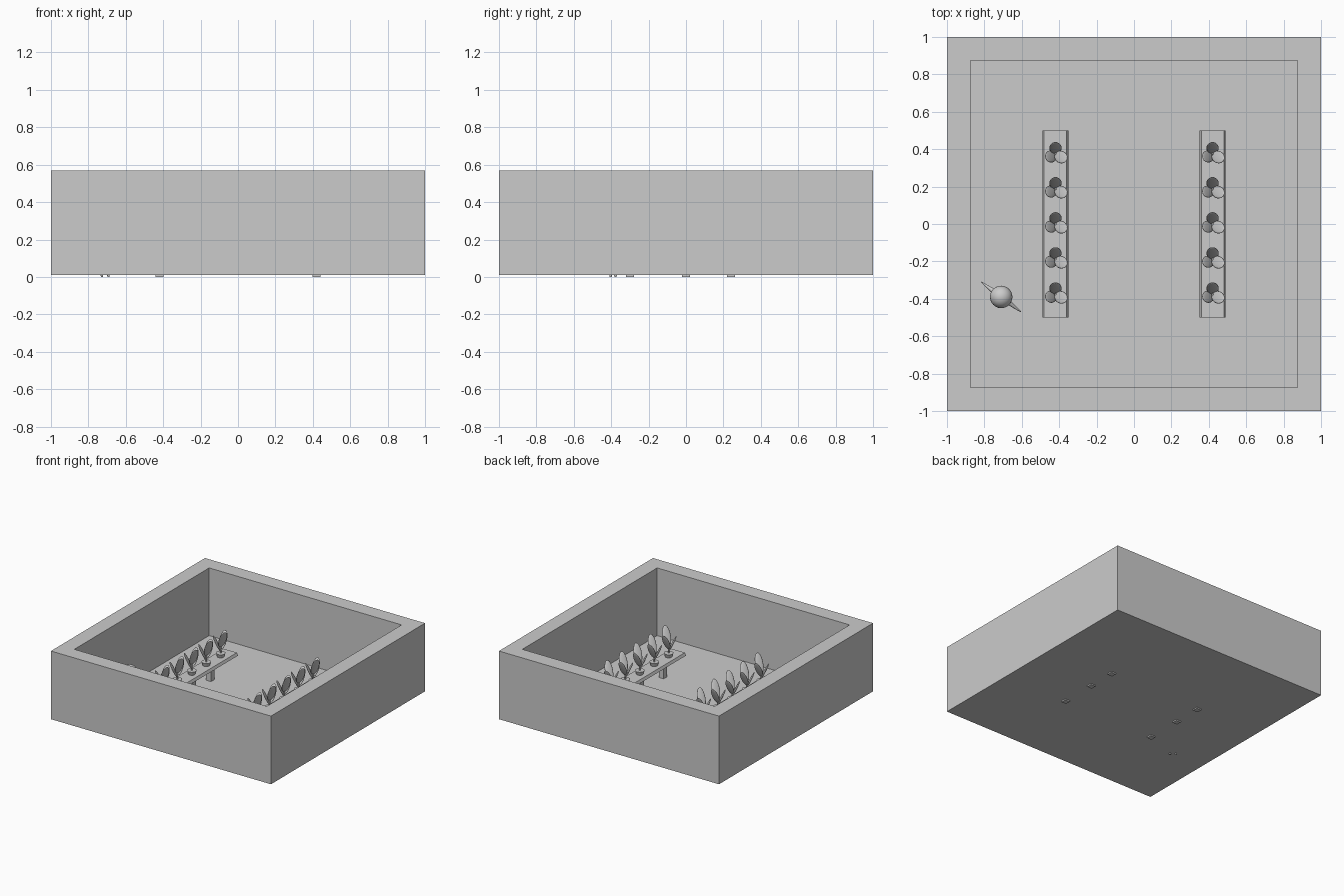
import bpy, bmesh, math
from mathutils import Vector, Matrix

if "Cube" in bpy.data.objects:
    bpy.data.objects.remove(bpy.data.objects["Cube"])

grey = bpy.data.materials.new("plain_grey")
grey.diffuse_color = (0.6, 0.6, 0.6, 1)
grey.use_nodes = True
grey.node_tree.nodes["Principled BSDF"].inputs["Base Color"].default_value = grey.diffuse_color


def finish(name, bm, smooth=False):
    bmesh.ops.recalc_face_normals(bm, faces=bm.faces)
    me = bpy.data.meshes.new(name)
    bm.to_mesh(me)
    bm.free()
    me.materials.append(grey)
    if smooth:
        for p in me.polygons:
            p.use_smooth = len(p.vertices) <= 4
    ob = bpy.data.objects.new(name, me)
    bpy.context.collection.objects.link(ob)
    return ob


def add_box(bm, lo, hi, taper=1.0):
    c = [(a + b) / 2 for a, b in zip(lo, hi)]
    s = [b - a for a, b in zip(lo, hi)]
    vs = bmesh.ops.create_cube(bm, size=1)["verts"]
    for v in vs:
        k = taper if v.co.z > 0 else 1
        v.co = Vector((c[0] + v.co.x * s[0] * k, c[1] + v.co.y * s[1], c[2] + v.co.z * s[2]))


def add_cone(bm, a, b, r1, r2, n=16):
    # tapered rod from point a to point b
    a, b = Vector(a), Vector(b)
    d = b - a
    m = Matrix.Translation((a + b) / 2) @ d.to_track_quat('Z', 'Y').to_matrix().to_4x4()
    bmesh.ops.create_cone(bm, cap_ends=True, segments=n, radius1=r1, radius2=r2, depth=d.length, matrix=m)


def add_ball(bm, c, s, rot=Matrix(), u=24, v=14):
    m = Matrix.Translation(c) @ rot @ Matrix.Diagonal((*s, 1))
    bmesh.ops.create_uvsphere(bm, u_segments=u, v_segments=v, radius=1, matrix=m)


# square wall ring, open at the top
bm = bmesh.new()
rings = []
for r, z in ((1, 0.01), (1, 0.57), (0.875, 0.57), (0.875, 0.01)):
    rings.append([bm.verts.new((x * r, y * r, z)) for x, y in ((-1, -1), (1, -1), (1, 1), (-1, 1))])
for i in range(4):
    p, q = rings[i], rings[(i + 1) % 4]
    for j in range(4):
        k = (j + 1) % 4
        bm.faces.new((p[j], p[k], q[k], q[j]))
finish("walls", bm)

# floor
bm = bmesh.new()
add_box(bm, (-0.875, -0.875, 0.01), (0.875, 0.875, 0.014))
finish("floor", bm)

for side, cx in (("left", -0.42), ("right", 0.42)):
    # bench top and its three legs
    bm = bmesh.new()
    add_box(bm, (cx - 0.07, -0.5, 0.133), (cx + 0.07, 0.5, 0.155), 0.86)
    finish(side + "_bench_top", bm)
    bm = bmesh.new()
    for y in (-0.30, 0.0, 0.24):
        add_box(bm, (cx - 0.022, y - 0.022, 0), (cx + 0.022, y + 0.022, 0.135))
    finish(side + "_bench_legs", bm)

    # five potted plants
    for i in range(5):
        y = -0.375 + i * 0.1875
        bm = bmesh.new()
        add_cone(bm, (cx, y, 0.154), (cx, y, 0.185), 0.026, 0.036, 20)
        finish("%s_pot_%d" % (side, i + 1), bm, True)
        bm = bmesh.new()
        add_cone(bm, (cx, y, 0.18), (cx, y, 0.26), 0.007, 0.005, 8)
        finish("%s_stem_%d" % (side, i + 1), bm, True)
        # flat oval leaves leaning outward, each attached a bit higher
        bm = bmesh.new()
        for ang, base, top in ((210, 0.20, 0.325), (90, 0.215, 0.35), (330, 0.235, 0.385)):
            half = (top - base) / 2
            rot = Matrix.Rotation(math.radians(ang), 4, 'Z') @ Matrix.Rotation(0.44, 4, 'Y')
            c = Vector((cx, y, base)) + rot @ Vector((0, 0, half * 1.08))
            add_ball(bm, c, (0.007, 0.033, half * 1.1), rot, 16, 10)
        finish("%s_leaves_%d" % (side, i + 1), bm, True)

# small standing figure
P = Vector((-0.71, -0.39, 0))
S = Vector((0.8, -0.6, 0))
turn = Matrix.Rotation(math.atan2(-0.6, 0.8), 4, 'Z')
bm = bmesh.new()
add_ball(bm, P + Vector((0, 0, 0.24)), (0.06, 0.06, 0.06))
finish("figure_head", bm, True)
bm = bmesh.new()
add_ball(bm, P + Vector((0, 0, 0.14)), (0.042, 0.028, 0.062), turn)
finish("figure_body", bm, True)
for k, nm in ((-1, "left"), (1, "right")):
    bm = bmesh.new()
    add_cone(bm, P + S * 0.025 * k + Vector((0, 0, 0.17)), P + S * 0.132 * k + Vector((0, 0, 0.13)), 0.016, 0.003)
    finish("figure_%s_arm" % nm, bm, True)
    bm = bmesh.new()
    add_cone(bm, P + S * 0.018 * k + Vector((0, 0, 0.11)), P + S * 0.022 * k, 0.017, 0.006)
    finish("figure_%s_leg" % nm, bm, True)
